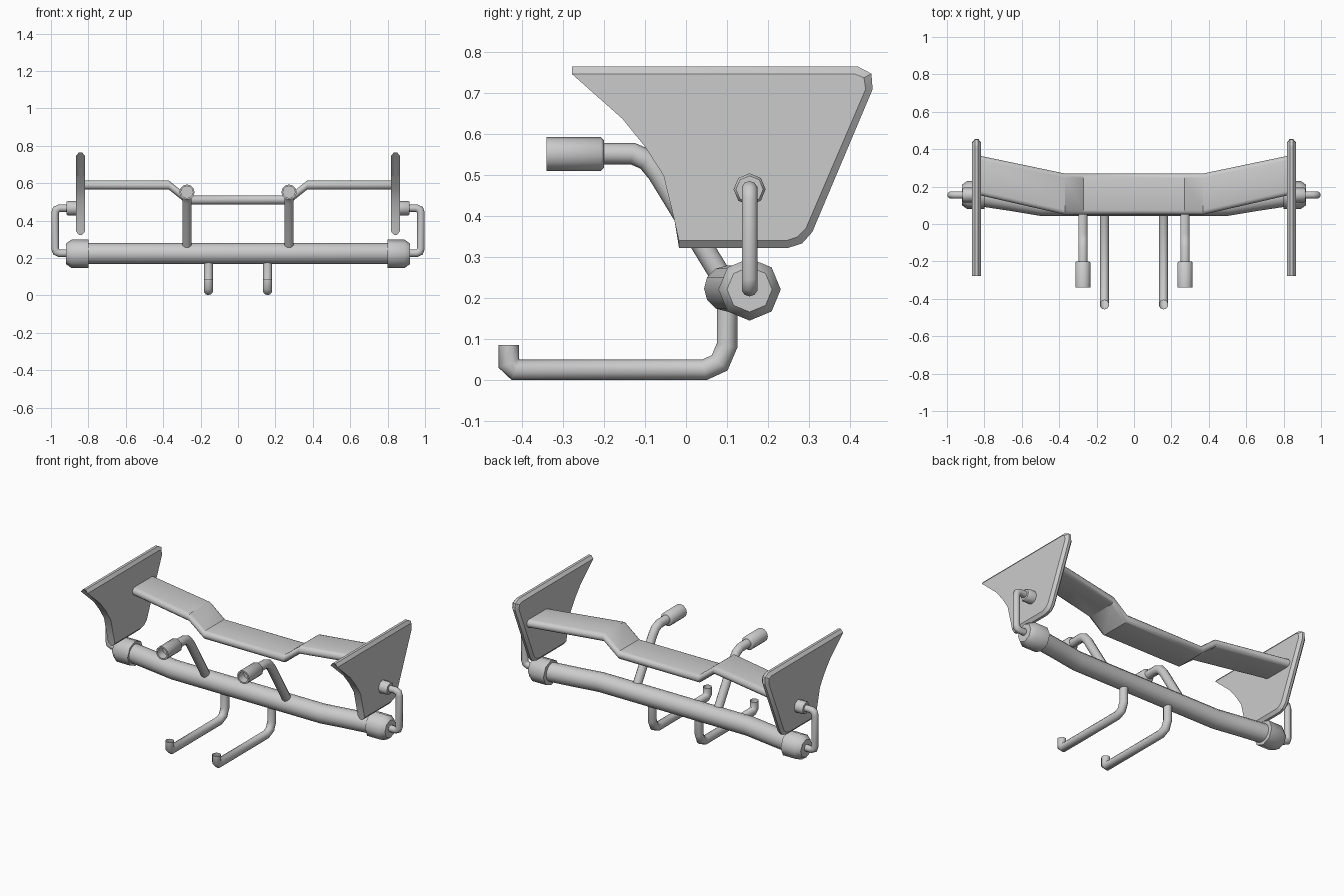
import bpy, bmesh, math
from mathutils import Vector

if "Cube" in bpy.data.objects:
    bpy.data.objects.remove(bpy.data.objects["Cube"])

grey = bpy.data.materials.new("light grey")
grey.diffuse_color = (0.6, 0.6, 0.6, 1)
grey.use_nodes = True
grey.node_tree.nodes["Principled BSDF"].inputs["Base Color"].default_value = grey.diffuse_color


def finish(name, rings, caps=(True, True), angle=40):
    """Skin a list of matching closed rings into a named object."""
    bm = bmesh.new()
    rows = [[bm.verts.new(p) for p in ring] for ring in rings]
    n = len(rows[0])
    for a, b in zip(rows, rows[1:]):
        for i in range(n):
            j = (i + 1) % n
            bm.faces.new((a[i], a[j], b[j], b[i]))
    if caps[0]:
        bm.faces.new(rows[0][::-1])
    if caps[1]:
        bm.faces.new(rows[-1])
    bmesh.ops.recalc_face_normals(bm, faces=bm.faces)
    mesh = bpy.data.meshes.new(name)
    bm.to_mesh(mesh)
    bm.free()
    mesh.materials.append(grey)
    obj = bpy.data.objects.new(name, mesh)
    bpy.context.collection.objects.link(obj)
    bpy.ops.object.select_all(action='DESELECT')
    obj.select_set(True)
    bpy.context.view_layer.objects.active = obj
    bpy.ops.object.shade_smooth_by_angle(angle=math.radians(angle))
    return obj


def tube(name, path, radius, normal, sides=10, caps=(True, True), angle=50):
    """Sweep a round section along a planar path with mitred corners."""
    pts = [Vector(p) for p in path]
    radii = radius if isinstance(radius, (list, tuple)) else [radius] * len(pts)
    normal = Vector(normal)
    rings, tangent = [], None
    for k, p in enumerate(pts):
        d_in = p - pts[k - 1] if k else pts[1] - p
        d_out = pts[k + 1] - p if k + 1 < len(pts) else d_in
        # stepped radii may share one point
        d_in = d_in.normalized() if d_in.length > 1e-6 else tangent
        d_out = d_out.normalized() if d_out.length > 1e-6 else d_in
        tangent = (d_in + d_out).normalized() if (d_in + d_out).length > 1e-3 else d_in
        stretch = 1 / max(0.5, abs(tangent.dot(d_in)))
        side = normal.cross(tangent).normalized() * stretch
        rings.append([p + radii[k] * (side * math.cos(a) + normal * math.sin(a))
                      for a in (2 * math.pi * i / sides for i in range(sides))])
    return finish(name, rings, caps, angle)


# Main cross bar, swept back toward both ends
half = [(0.5, 0.1), (0.65, 0.125), (0.85, 0.155)]
bar = [(-x, y, 0.224) for x, y in reversed(half)] + [(x, y, 0.224) for x, y in half]
tube("cross_bar", bar, 0.056, (0, 0, 1), 12)

# Wing blade: raised, swept outer panels and a lowered middle
stations = [(0.27, 0.05, 0.27, 0.51), (0.37, 0.05, 0.27, 0.59), (0.83, 0.155, 0.366, 0.59)]
stations = [(-x, f, b, z) for x, f, b, z in reversed(stations)] + stations
t = 0.024
wing = []
for x, f, b, z in stations:
    section = [(f + t * (1 - math.sin(a)), t * math.cos(a))
               for a in (math.pi * i / 6 for i in range(7))]
    section += [(b - t * (1 - math.sin(a)), -t * math.cos(a))
                for a in (math.pi * i / 6 for i in range(7))]
    wing.append([(x, y, z + h) for y, h in section])
finish("wing_blade", wing, angle=35)

# End plate outlines (y, z): full outline and the one inset by the chamfer
outer = [(-0.278, 0.765), (0.42, 0.765), (0.452, 0.748), (0.455, 0.71), (0.308, 0.362),
         (0.283, 0.334), (0.248, 0.323), (-0.017, 0.323), (-0.028, 0.39), (-0.055, 0.5),
         (-0.1, 0.57), (-0.155, 0.638)]
inner = [(-0.278, 0.747), (0.412, 0.747), (0.434, 0.738), (0.438, 0.71), (0.292, 0.37),
         (0.272, 0.35), (0.245, 0.341), (-0.017, 0.341), (-0.028, 0.39), (-0.055, 0.5),
         (-0.1, 0.57), (-0.155, 0.638)]

for s, tag in ((-1, "left"), (1, "right")):
    layers = [(-0.023, inner), (-0.008, outer), (0.008, outer), (0.023, inner)]
    finish("end_plate_" + tag,
           [[(s * (0.842 + dx), y, z) for y, z in prof] for dx, prof in layers], angle=20)

    # Collar on the end of the bar
    tube("bar_collar_" + tag,
         [(s * x, 0.155, 0.222) for x in (0.8, 0.89, 0.92)],
         [0.076, 0.076, 0.055], (0, 0, 1), 8)

    # Boss on the outer side of the end plate
    tube("plate_boss_" + tag,
         [(s * x, 0.155, 0.466) for x in (0.85, 0.91, 0.918)],
         [0.039, 0.039, 0.033], (0, 0, 1), 8)

    # Side loop joining collar and boss
    loop = [(0.9, 0.225), (0.955, 0.225), (0.972, 0.233), (0.978, 0.25),
            (0.978, 0.44), (0.972, 0.458), (0.955, 0.466), (0.9, 0.466)]
    tube("side_loop_" + tag, [(s * x, 0.155, z) for x, z in loop], 0.02, (0, 1, 0))

    # Bent arm rising from the bar
    arm = [(0.1, 0.23), (-0.068, 0.505), (-0.095, 0.538), (-0.13, 0.553), (-0.22, 0.553)]
    tube("upper_arm_" + tag, [(s * 0.273, y, z) for y, z in arm], 0.026, (1, 0, 0))

    # Sleeve on the arm, hollow at the front
    sleeve = [(-0.2, 0.034), (-0.207, 0.041), (-0.34, 0.041)]
    tube("arm_sleeve_" + tag, [(s * 0.273, y, 0.552) for y, r in sleeve],
         [r for y, r in sleeve], (1, 0, 0), 12, caps=(True, False))
    n = 12
    bore = [(-0.34, 0.041), (-0.34, 0.032), (-0.29, 0.032)]
    finish("sleeve_bore_" + tag,
           [[(s * 0.273 + r * math.sin(2 * math.pi * i / n), y,
              0.552 + r * math.cos(2 * math.pi * i / n)) for i in range(n)]
            for y, r in bore], caps=(False, True))

    # Lower hook: down from the bar, forward, and up at the open tip
    hook = [(0.1, 0.21), (0.1, 0.085), (0.082, 0.043), (0.045, 0.026),
            (-0.415, 0.026), (-0.432, 0.042), (-0.432, 0.086)]
    tube("lower_hook_" + tag, [(s * 0.158, y, z) for y, z in hook],
         0.025, (1, 0, 0), 10, caps=(True, False))
